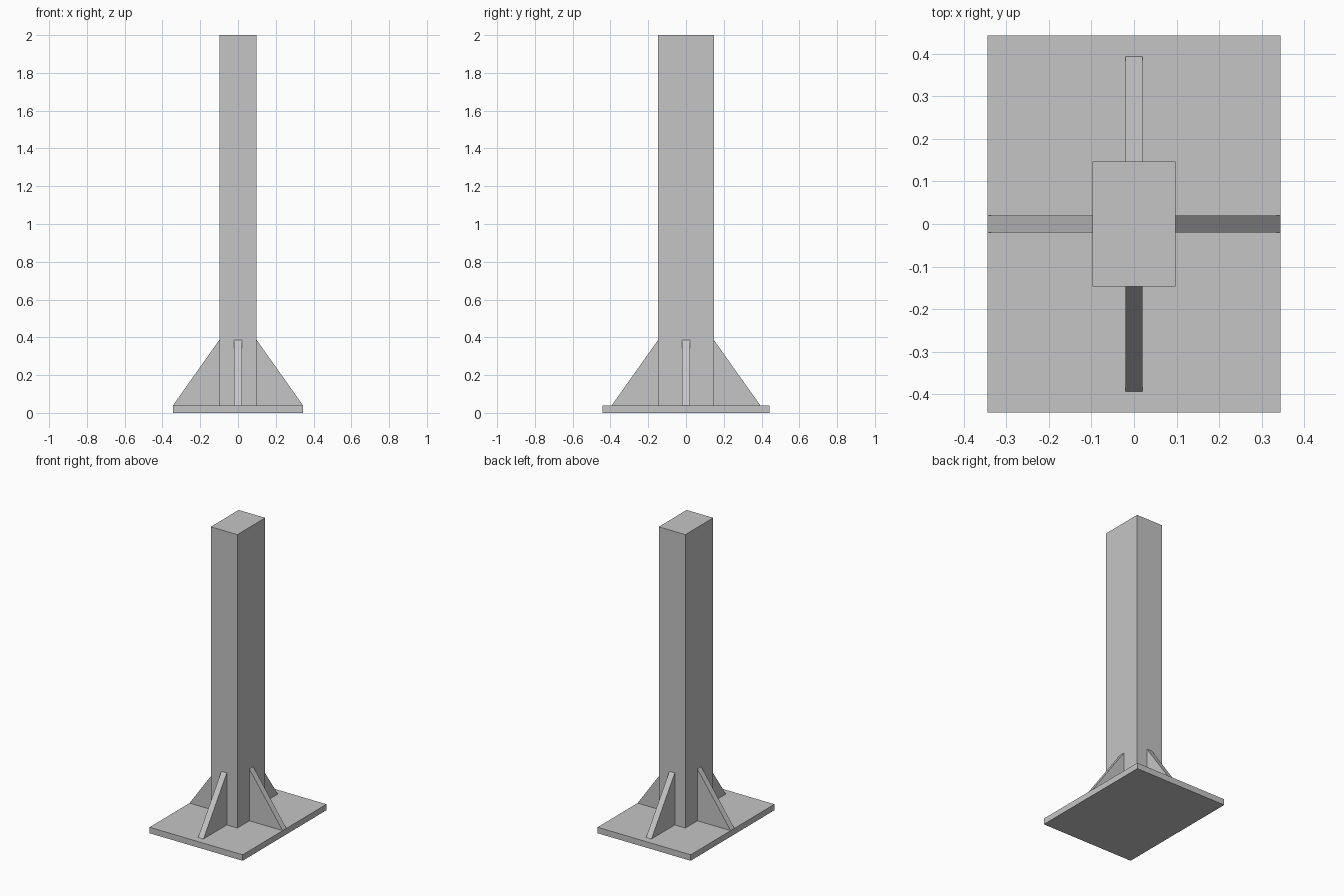
import bpy
import bmesh
from math import pi
from mathutils import Matrix

if "Cube" in bpy.data.objects:
    bpy.data.objects.remove(bpy.data.objects["Cube"], do_unlink=True)

PLATE_TOP = 0.04
POST_X, POST_Y = 0.098, 0.147   # post half sizes
RUN, TOP, HALF_T = 0.246, 0.387, 0.02   # gusset reach, top height, half thickness

steel = bpy.data.materials.new("steel_grey")
steel.use_nodes = True
colour = (0.56, 0.56, 0.56, 1)
steel.diffuse_color = colour
steel.node_tree.nodes["Principled BSDF"].inputs["Base Color"].default_value = colour


def add_object(name, bm):
    bmesh.ops.recalc_face_normals(bm, faces=bm.faces)
    mesh = bpy.data.meshes.new(name)
    bm.to_mesh(mesh)
    bm.free()
    mesh.materials.append(steel)
    obj = bpy.data.objects.new(name, mesh)
    bpy.context.collection.objects.link(obj)


def box(name, half_x, half_y, z0, z1):
    bm = bmesh.new()
    bmesh.ops.create_cube(bm, size=2)
    bmesh.ops.scale(bm, vec=(half_x, half_y, (z1 - z0) / 2), verts=bm.verts)
    bmesh.ops.translate(bm, vec=(0, 0, (z0 + z1) / 2), verts=bm.verts)
    add_object(name, bm)


def gusset(name, start, angle):
    # Triangular profile extruded to thickness, then turned to its side
    bm = bmesh.new()
    profile = [(start, PLATE_TOP), (start + RUN, PLATE_TOP), (start, TOP)]
    face = bm.faces.new([bm.verts.new((x, -HALF_T, z)) for x, z in profile])
    new = bmesh.ops.extrude_face_region(bm, geom=[face])["geom"]
    moved = [g for g in new if isinstance(g, bmesh.types.BMVert)]
    bmesh.ops.translate(bm, vec=(0, 2 * HALF_T, 0), verts=moved)
    bm.transform(Matrix.Rotation(angle, 4, "Z"))
    add_object(name, bm)


# Base plate and post
box("base_plate", 0.344, 0.442, 0, PLATE_TOP)
box("post", POST_X, POST_Y, PLATE_TOP, 2)

# Four stiffening gussets
sides = [("left", POST_X), ("back", POST_Y), ("right", POST_X), ("front", POST_Y)]
for i, (side, start) in enumerate(sides):
    gusset(side + "_gusset", start, i * pi / 2)
